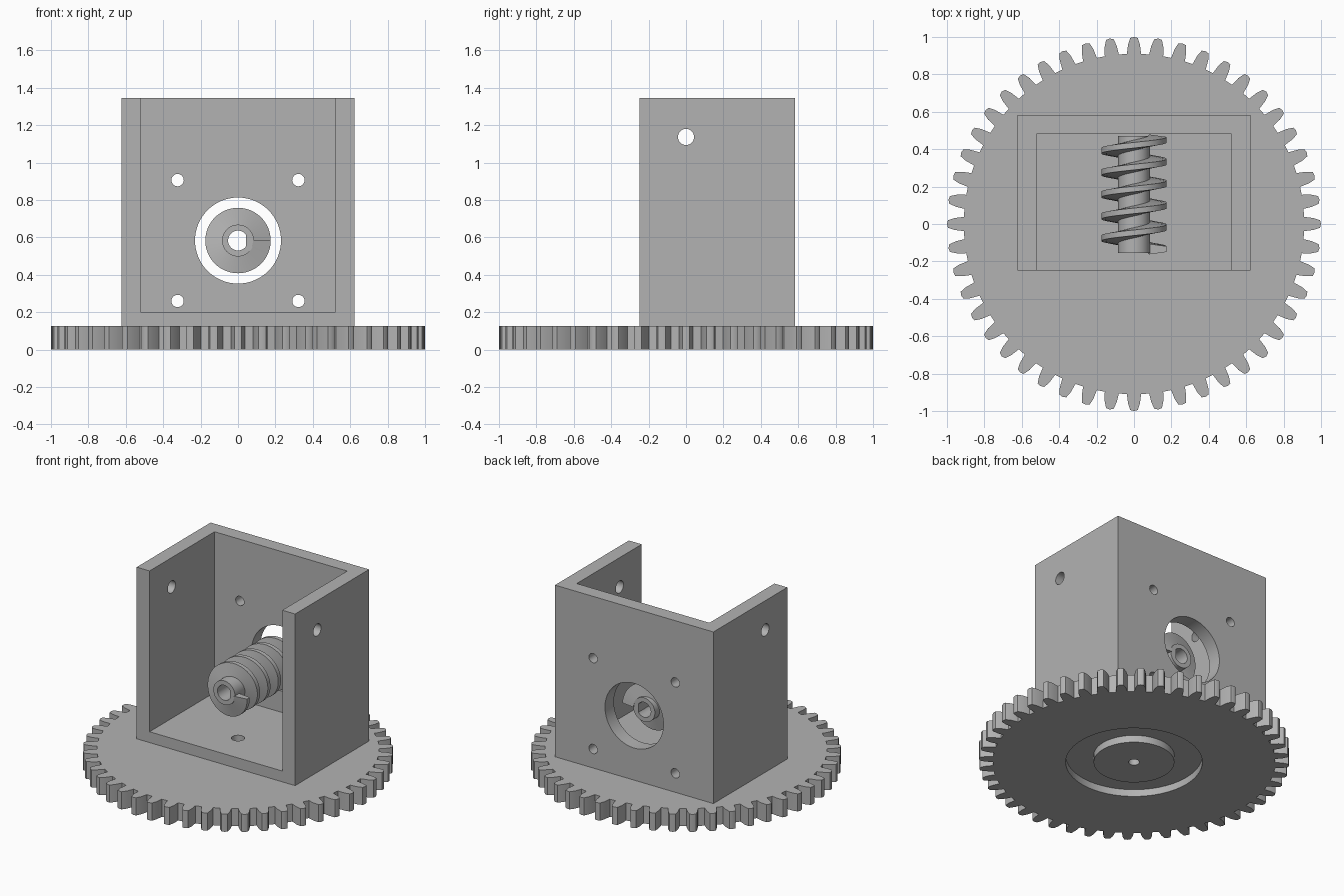
import bpy
import bmesh
from math import sin, cos, pi, tau
from mathutils import Matrix, Vector

if "Cube" in bpy.data.objects:
    bpy.data.objects.remove(bpy.data.objects["Cube"])

grey = bpy.data.materials.new("plain grey")
grey.use_nodes = True
grey.diffuse_color = (0.45, 0.45, 0.45, 1)
grey.node_tree.nodes["Principled BSDF"].inputs["Base Color"].default_value = grey.diffuse_color


def finish(name, bm):
    bmesh.ops.recalc_face_normals(bm, faces=bm.faces)
    mesh = bpy.data.meshes.new(name)
    bm.to_mesh(mesh)
    bm.free()
    mesh.materials.append(grey)
    obj = bpy.data.objects.new(name, mesh)
    bpy.context.collection.objects.link(obj)
    return obj


def select(obj):
    bpy.ops.object.select_all(action='DESELECT')
    obj.select_set(True)
    bpy.context.view_layer.objects.active = obj


def smooth(obj):
    select(obj)
    bpy.ops.object.shade_smooth_by_angle(angle=pi / 6)


def block(name, low, high):
    low, high = Vector(low), Vector(high)
    bm = bmesh.new()
    bmesh.ops.create_cube(bm, size=1, matrix=Matrix.Translation((low + high) / 2)
                          @ Matrix.Diagonal((*(high - low), 1)))
    return finish(name, bm)


def rod(radius, length, centre, axis='Z'):
    turn = {'X': Matrix.Rotation(pi / 2, 4, 'Y'),
            'Y': Matrix.Rotation(pi / 2, 4, 'X'), 'Z': Matrix()}[axis]
    bm = bmesh.new()
    bmesh.ops.create_cone(bm, cap_ends=True, segments=64, radius1=radius, radius2=radius,
                          depth=length, matrix=Matrix.Translation(centre) @ turn)
    return finish("cutter", bm)


def tube(name, outer, inner, start, end):
    """Ring between two matching outlines, extruded along z."""
    bm = bmesh.new()
    loops = [[bm.verts.new((x, y, z)) for x, y in outline]
             for outline, z in ((outer, start), (outer, end), (inner, end), (inner, start))]
    n = len(outer)
    for k in range(4):
        a, b = loops[k], loops[(k + 1) % 4]
        for i in range(n):
            j = (i + 1) % n
            bm.faces.new((a[i], a[j], b[j], b[i]))
    return finish(name, bm)


def circle(radius, n=64):
    return [(radius * cos(tau * i / n), radius * sin(tau * i / n)) for i in range(n)]


def cut(obj, cutter):
    cutter.hide_render = True
    mod = obj.modifiers.new("cut", 'BOOLEAN')
    mod.operation = 'DIFFERENCE'
    mod.solver = 'EXACT'
    mod.object = cutter
    select(obj)
    bpy.ops.object.modifier_apply(modifier=mod.name)
    bpy.data.objects.remove(cutter)


# Gear wheel with tapered teeth
TEETH, GEAR_TOP = 48, 0.125
tooth = [(0.91, -0.038), (0.96, -0.032), (0.995, -0.02), (1.0, 0),
         (0.995, 0.02), (0.96, 0.032), (0.91, 0.038)]
bm = bmesh.new()
outline = []
for i in range(TEETH):
    for r, w in tooth:
        a = tau * i / TEETH + w / r
        outline.append(bm.verts.new((r * cos(a), r * sin(a), 0)))
base = bm.faces.new(outline)
wall = bmesh.ops.extrude_face_region(bm, geom=[base])
bmesh.ops.translate(bm, vec=(0, 0, GEAR_TOP),
                    verts=[v for v in wall["geom"] if isinstance(v, bmesh.types.BMVert)])
gear = finish("gear_wheel", bm)

# Ring groove underneath and centre hole
cut(gear, tube("cutter", circle(0.44), circle(0.26), -0.05, 0.05))
cut(gear, rod(0.036, 1, (0, 0, 0)))
smooth(gear)

# Open housing: floor, two side walls and back wall
housing = block("housing", (-0.623, -0.248, GEAR_TOP), (0.623, 0.582, 1.345))
cut(housing, block("cutter", (-0.522, -1, 0.202), (0.522, 0.482, 2)))

# Housing holes: floor, sides, worm opening and four screw holes
cut(housing, rod(0.043, 0.3, (0, 0, 0.2)))
cut(housing, rod(0.043, 2, (0, 0, 1.137), 'X'))
WORM_Z = 0.583
cut(housing, rod(0.23, 0.4, (0, 0.55, WORM_Z), 'Y'))
for x in (-0.323, 0.323):
    for z in (-0.323, 0.323):
        cut(housing, rod(0.033, 0.4, (x, 0.55, WORM_Z + z), 'Y'))
smooth(housing)

# Worm core with a D-shaped bore
WORM_Y, HALF = 0.158, 0.313
bore = [(min(x, 0.044), y) for x, y in circle(0.053)]
core = tube("worm_core", circle(0.085), bore, -HALF, HALF)
core.data.transform(Matrix.Translation((0, WORM_Y, WORM_Z)) @ Matrix.Rotation(pi / 2, 4, 'X'))
smooth(core)

# Worm thread: a tapered section swept along a helix
TURNS, STEPS, PITCH = 5, 48, 0.117
section = [(0.08, -0.028), (0.175, -0.015), (0.175, 0.015), (0.08, 0.028)]
bm = bmesh.new()
rings = []
for i in range(TURNS * STEPS + 1):
    a = -tau * i / STEPS
    y = WORM_Y + PITCH * (i / STEPS - TURNS / 2)
    rings.append([bm.verts.new((r * cos(a), y + w, WORM_Z + r * sin(a))) for r, w in section])
for a, b in zip(rings, rings[1:]):
    for k in range(4):
        m = (k + 1) % 4
        bm.faces.new((a[k], a[m], b[m], b[k]))
bm.faces.new(rings[0])
bm.faces.new(rings[-1])
smooth(finish("worm_thread", bm))
